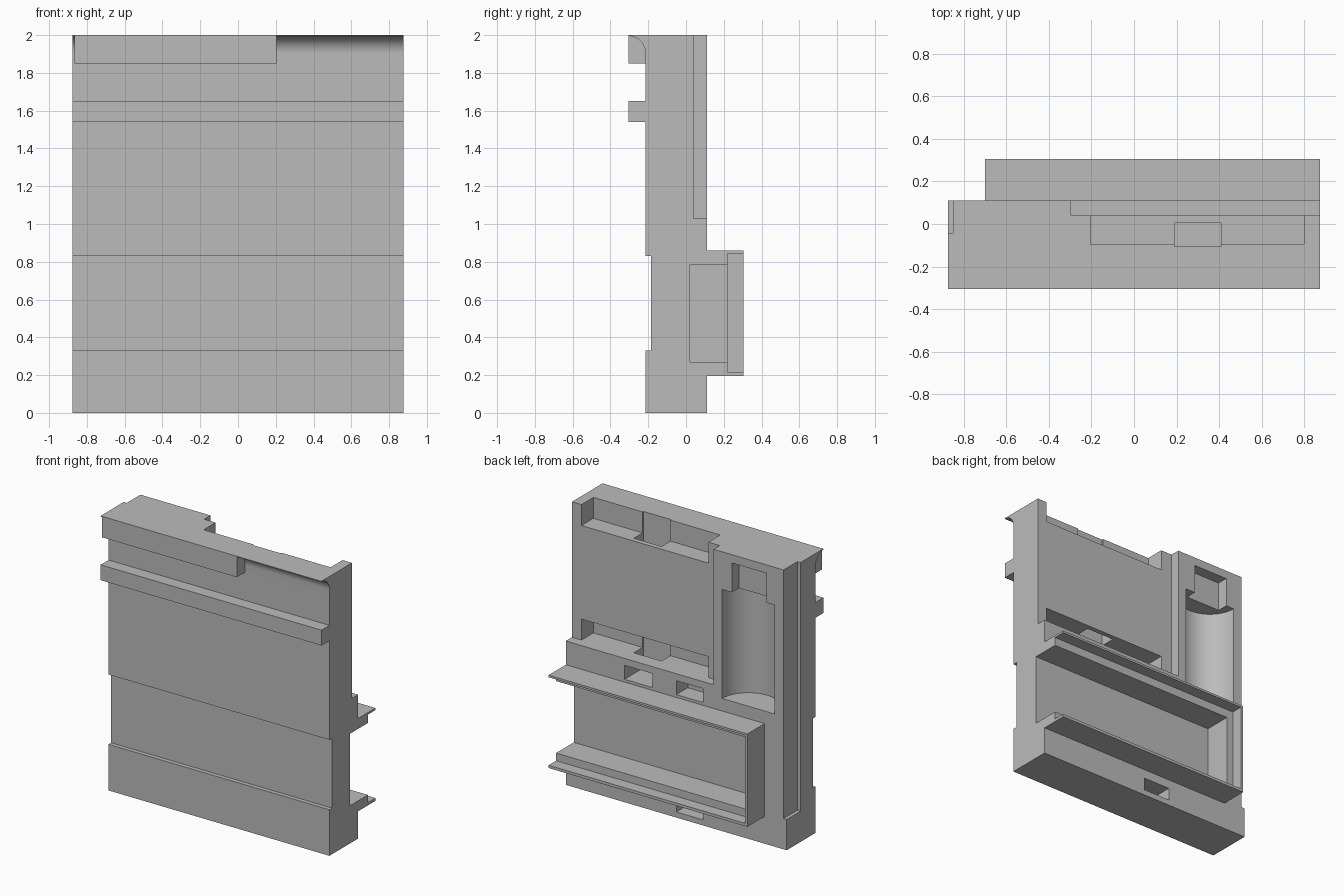
import bpy, bmesh, math

cube = bpy.data.objects.get("Cube")
if cube:
    bpy.data.objects.remove(cube, do_unlink=True)

grey = bpy.data.materials.new("plain_grey")
grey.use_nodes = True
grey.diffuse_color = (0.5, 0.5, 0.5, 1)
grey.node_tree.nodes["Principled BSDF"].inputs["Base Color"].default_value = (0.5, 0.5, 0.5, 1)


def prism(name, axis, points, low, high):
    """Extrude a closed profile: (y, z) points along x, or (x, y) points along z."""
    bm = bmesh.new()
    place = (lambda p, h: (h, *p)) if axis == "x" else (lambda p, h: (*p, h))
    ends = [[bm.verts.new(place(p, h)) for p in points] for h in (low, high)]
    bm.faces.new(ends[0])
    bm.faces.new(ends[1])
    n = len(points)
    for i in range(n):
        j = (i + 1) % n
        bm.faces.new((ends[0][i], ends[0][j], ends[1][j], ends[1][i]))
    bmesh.ops.recalc_face_normals(bm, faces=bm.faces)
    mesh = bpy.data.meshes.new(name)
    bm.to_mesh(mesh)
    bm.free()
    mesh.materials.append(grey)
    obj = bpy.data.objects.new(name, mesh)
    bpy.context.collection.objects.link(obj)
    return obj


def box(name, x, y, z):
    corners = [(x[0], y[0]), (x[1], y[0]), (x[1], y[1]), (x[0], y[1])]
    return prism(name, "z", corners, *z)


def combine(target, tool, operation="DIFFERENCE"):
    mod = target.modifiers.new(tool.name, "BOOLEAN")
    mod.operation = operation
    mod.solver = "EXACT"
    mod.object = tool
    bpy.context.view_layer.objects.active = target
    bpy.ops.object.modifier_apply(modifier=mod.name)
    bpy.data.objects.remove(tool, do_unlink=True)


# Main panel: stepped front with a rail and a top lip
W = 0.875
front, lip, back = -0.215, -0.305, 0.11
profile = [(back, 0), (back, 2), (lip, 2), (lip, 1.85), (front, 1.85),
           (front, 1.65), (lip, 1.65), (lip, 1.54), (front, 1.54),
           (front, 0.83), (-0.185, 0.83), (-0.185, 0.33), (front, 0.33), (front, 0)]
panel = prism("panel_body", "x", profile, -W, W)

# Rear frame, open at one end
combine(panel, box("frame", (-0.7, W), (0.05, 0.305), (0.195, 0.86)), "UNION")

# Concave underside of the lip where the solid block stops
radius = 0.09
arc = [(lip + radius * math.cos(a), 1.905 + radius * math.sin(a))
       for a in (math.radians(90 * i / 16) for i in range(17))]
cove = [(-0.4, 1.75), (front, 1.75)] + arc + [(-0.4, arc[-1][1])]
combine(panel, prism("cove_right", "x", cove, 0.205, 1))
combine(panel, prism("cove_left", "x", cove, -1, -0.865))

# Rectangular pockets, slots and windows
OUT = 0.2
cuts = {
    "frame_mouth": ((-0.68, 1), (0.22, 0.4), (0.215, 0.845)),
    "frame_cavity": ((-0.63, 1), (0.02, 0.3), (0.27, 0.785)),
    "board_pocket": ((-0.295, 1), (0.04, OUT), (1.03, 2.1)),
    "upper_slot": ((-0.205, 0.8), (-0.095, 0.1), (1.85, 2.1)),
    "lower_slot": ((-0.205, 0.8), (-0.095, 0.1), (1.03, 1.18)),
    "cable_channel": ((0.19, 0.41), (-0.105, 0.005), (0.88, 2.1)),
    "clip_window_a": ((0.19, 0.41), (-0.05, OUT), (0.88, 0.98)),
    "clip_window_b": ((-0.213, 0), (-0.02, OUT), (0.88, 0.98)),
    "clip_window_low": ((-0.213, 0), (-0.02, OUT), (0.04, 0.13)),
    "side_groove": ((-1, -0.85), (-0.045, OUT), (0.22, 2.1)),
    "contact_slot": ((-0.715, -0.44), (0.03, OUT), (1.7, 1.94)),
}
for name, spans in cuts.items():
    combine(panel, box(name, *spans))

# Rounded well
circle = [(-0.572 + 0.208 * math.cos(t), back + 0.208 * math.sin(t))
          for t in (math.tau * i / 64 for i in range(64))]
combine(panel, prism("round_well", "z", circle, 0.95, 1.73))

bpy.ops.object.select_all(action="DESELECT")
panel.select_set(True)
bpy.context.view_layer.objects.active = panel
bpy.ops.object.shade_smooth_by_angle(angle=math.radians(30))
